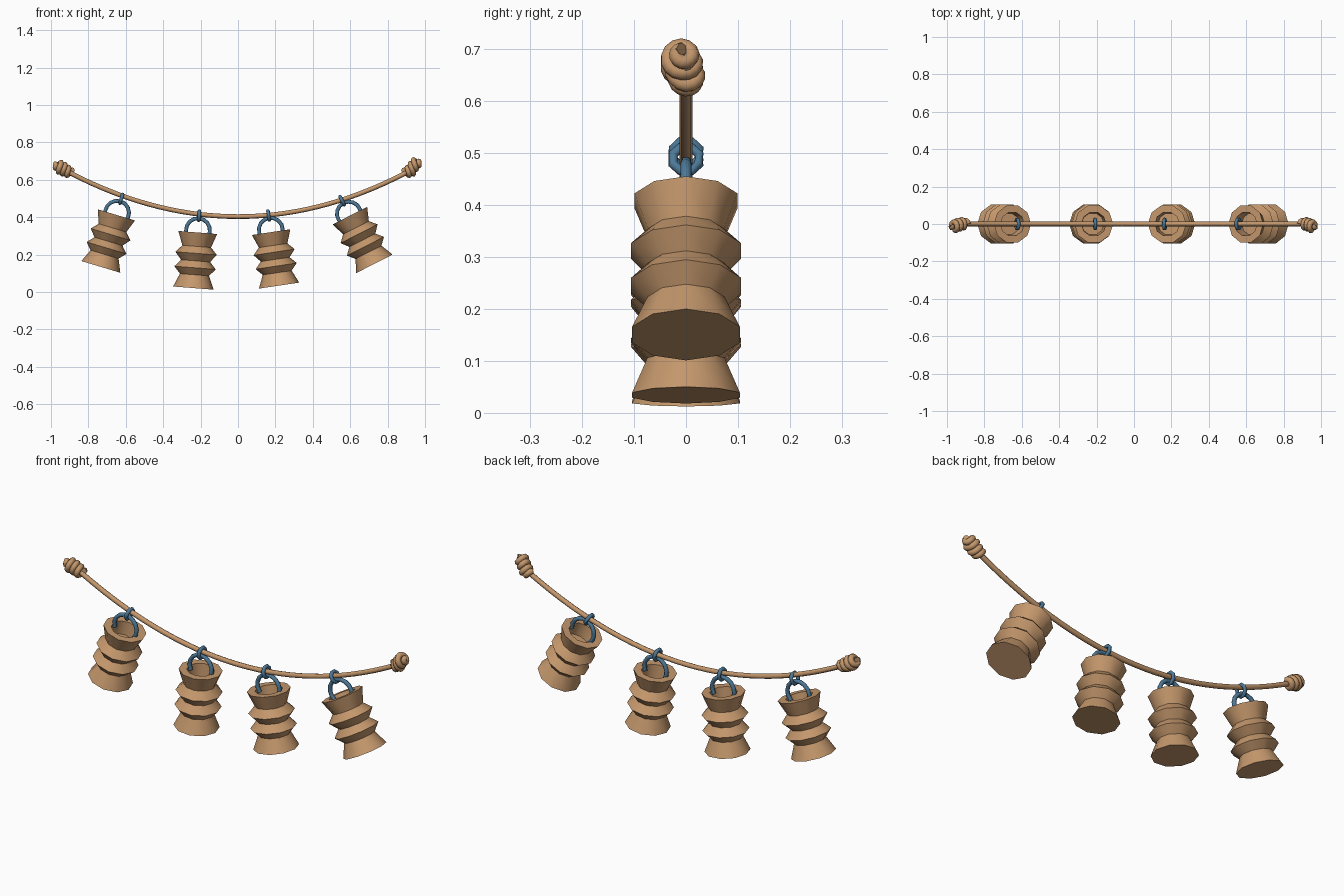
import bpy, bmesh, math
from mathutils import Vector, Matrix

if "Cube" in bpy.data.objects:
    bpy.data.objects.remove(bpy.data.objects["Cube"])


def material(name, col):
    m = bpy.data.materials.new(name)
    m.diffuse_color = (*col, 1)
    m.use_nodes = True
    m.node_tree.nodes["Principled BSDF"].inputs["Base Color"].default_value = m.diffuse_color
    return m


BROWN = material("tan_wood", (0.55, 0.31, 0.15))
BLUE = material("steel_blue", (0.075, 0.19, 0.31))


def finish(bm, name, mat, angle=42):
    bmesh.ops.recalc_face_normals(bm, faces=bm.faces)
    me = bpy.data.meshes.new(name)
    bm.to_mesh(me)
    bm.free()
    me.materials.append(mat)
    ob = bpy.data.objects.new(name, me)
    bpy.context.collection.objects.link(ob)
    bpy.context.view_layer.objects.active = ob
    ob.select_set(True)
    bpy.ops.object.shade_smooth_by_angle(angle=math.radians(angle))
    ob.select_set(False)
    return ob


def tube(name, pts, r, sides, mat, closed=False, angle=50):
    """Sweep a round section along points, carrying the frame along."""
    pts = [Vector(p) for p in pts]
    n = len(pts)
    bm = bmesh.new()
    rings, u = [], None
    for i, p in enumerate(pts):
        a = pts[(i - 1) % n] if closed else pts[max(i - 1, 0)]
        b = pts[(i + 1) % n] if closed else pts[min(i + 1, n - 1)]
        t = (b - a).normalized()
        if u is None:
            u = t.orthogonal()
        u = (u - t * u.dot(t)).normalized()
        v = t.cross(u)
        rings.append([bm.verts.new(p + r * (u * math.cos(k * math.tau / sides) + v * math.sin(k * math.tau / sides)))
                      for k in range(sides)])
    for i in range(n if closed else n - 1):
        A, B = rings[i], rings[(i + 1) % n]
        for k in range(sides):
            j = (k + 1) % sides
            bm.faces.new((A[k], A[j], B[j], B[k]))
    if not closed:
        bm.faces.new(rings[0])
        bm.faces.new(rings[-1])
    return finish(bm, name, mat, angle)


def cup(name, height):
    """Ten-sided pleated cup, rim centre at the origin, hanging down."""
    prof = [(0.060, -0.07), (0.066, 0), (0.104, 0), (0.077, -0.25 * height), (0.111, -0.375 * height),
            (0.078, -0.51 * height), (0.111, -0.635 * height), (0.078, -0.76 * height), (0.109, -height)]
    bm = bmesh.new()
    rings = [[bm.verts.new((r * math.cos(k * math.tau / 10), r * math.sin(k * math.tau / 10), z))
              for k in range(10)] for r, z in prof]
    for A, B in zip(rings, rings[1:]):
        for k in range(10):
            j = (k + 1) % 10
            bm.faces.new((A[k], A[j], B[j], B[k]))
    bm.faces.new(rings[0])
    bm.faces.new(rings[-1])
    return finish(bm, name, BROWN, 38)


def rope_z(x):
    return 0.403 + 0.29 * x * x


# sagging rope
tube("rope", [(x, 0, rope_z(x)) for x in [-0.96 + 1.92 * i / 32 for i in range(33)]], 0.0125, 8, BROWN)

# coiled end knots, with the last turn curling into the centre
for side, lift in ((-1, 0.0), (1, 0.016)):
    axis = Vector((side * 0.88, 0, 0.475))
    up = Vector((-side * 0.475, 0, 0.88))
    start = Vector((side * 0.895, 0, rope_z(0.895)))
    pts = []
    for i in range(57):
        turns = i / 14
        a = turns * math.tau
        r = 0.018 + 0.004 * min(turns, 2)
        if turns > 3:
            r *= 1 - 0.85 * (turns - 3)
        head = max(0, min(1, turns - 1.5))
        along = 0.024 * turns
        pts.append(start + axis * along + up * (r * math.cos(a) + lift * head)
                   + Vector((0, r * math.sin(a) - 0.009 * head, 0)))
    tube("end_knot", pts, 0.0145, 8, BROWN)

# hanging cups: rim x, rim z, tilt in degrees, height
for x, z, tilt, h in ((-0.650, 0.412, 16.7, 0.290), (-0.215, 0.318, 4.5, 0.298),
                      (0.177, 0.320, -8.5, 0.289), (0.598, 0.408, -27, 0.289)):
    M = Matrix.Translation((x, 0, z)) @ Matrix.Rotation(math.radians(tilt), 4, 'Y')
    # cup body
    cup("cup", h).matrix_world = M
    # arched handle ending inside the opening
    arc = [math.radians(-30 + 240 * i / 10) for i in range(11)]
    handle = tube("cup_handle", [(0.064 * math.cos(a), 0, 0.012 + 0.064 * math.sin(a)) for a in arc],
                  0.0105, 8, BLUE)
    handle.matrix_world = M
    # small link joining handle and rope
    arc = [i * math.tau / 8 + math.pi / 8 for i in range(8)]
    link = tube("rope_link", [(0, 0.027 * math.cos(a), 0.090 + 0.027 * math.sin(a)) for a in arc],
                0.0095, 8, BLUE, True)
    link.matrix_world = M
